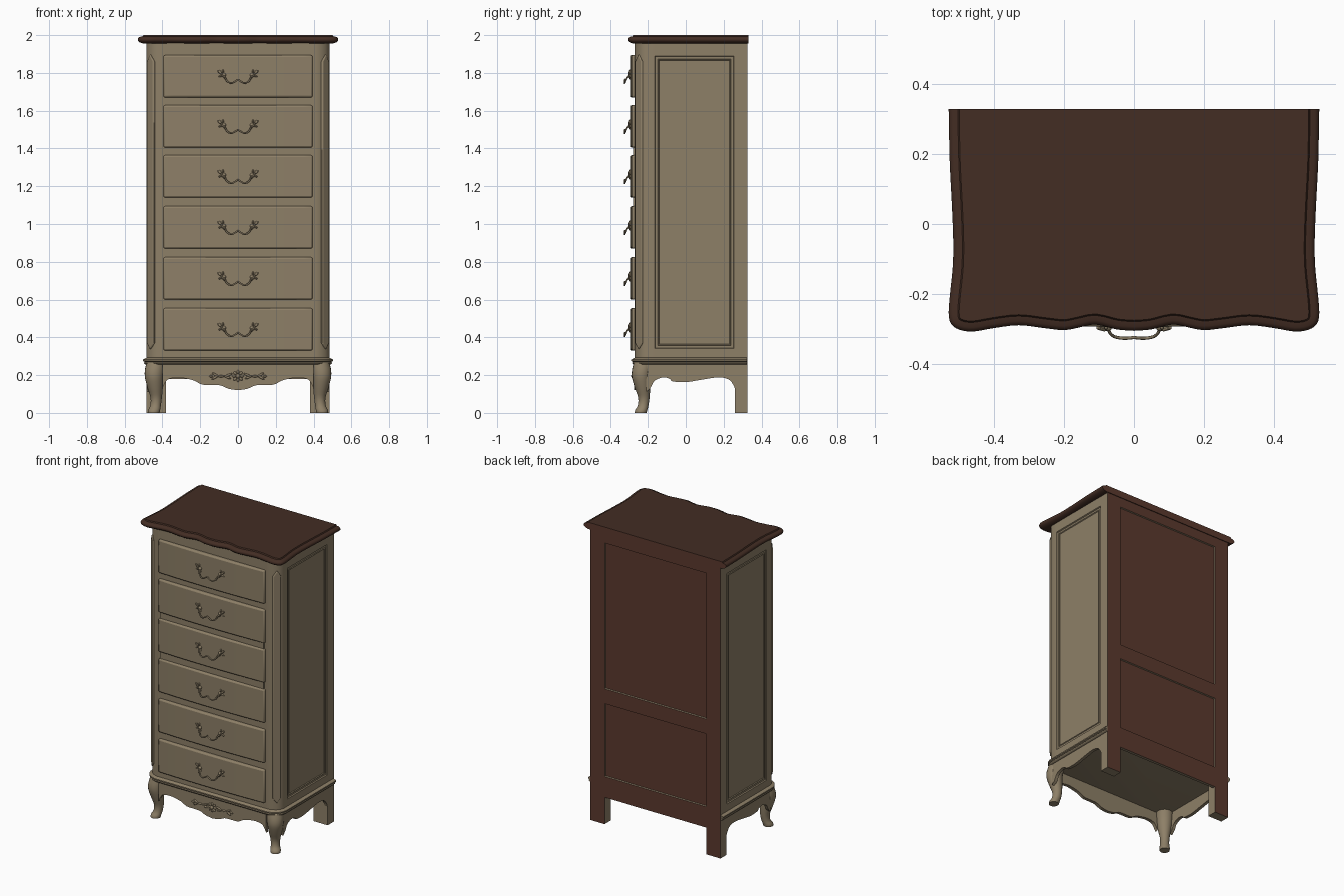
import bpy, bmesh, math
from mathutils import Matrix, Vector

cube = bpy.data.objects.get("Cube")
if cube:
    bpy.data.objects.remove(cube)


def material(name, rgb):
    mat = bpy.data.materials.new(name)
    mat.use_nodes = True
    colour = (*rgb, 1)
    mat.diffuse_color = colour
    for node in mat.node_tree.nodes:
        if node.type == 'BSDF_PRINCIPLED':
            node.inputs["Base Color"].default_value = colour
            node.inputs["Roughness"].default_value = 0.7
    return mat


PAINT = material("putty paint", (.27, .215, .137))
DARK = material("dark walnut", (.056, .026, .017))
BACK = material("red brown backing", (.105, .041, .027))


def finish(name, bm, mats, bevel=0, angle=35):
    """Turn a bmesh into an object; faces looking backwards take the second material."""
    bmesh.ops.recalc_face_normals(bm, faces=bm.faces)
    bm.normal_update()
    if len(mats) > 1:
        for face in bm.faces:
            face.material_index = int(face.normal.y > .9)
    mesh = bpy.data.meshes.new(name)
    bm.to_mesh(mesh)
    bm.free()
    for mat in mats:
        mesh.materials.append(mat)
    obj = bpy.data.objects.new(name, mesh)
    bpy.context.collection.objects.link(obj)
    smooth(obj, angle)
    if bevel:
        mod = obj.modifiers.new("Rounded edges", 'BEVEL')
        mod.width, mod.segments, mod.limit_method = bevel, 2, 'ANGLE'
        mod.angle_limit = math.radians(40)
    return obj


def smooth(obj, angle):
    bpy.ops.object.select_all(action='DESELECT')
    obj.select_set(True)
    bpy.context.view_layer.objects.active = obj
    bpy.ops.object.shade_smooth_by_angle(angle=math.radians(angle))


def loft(rings):
    """Skin a stack of equal-length rings and cap both ends."""
    bm = bmesh.new()
    rows = [[bm.verts.new(p) for p in ring] for ring in rings]
    for low, high in zip(rows, rows[1:]):
        for i in range(len(low)):
            j = (i + 1) % len(low)
            bm.faces.new((low[i], low[j], high[j], high[i]))
    bm.faces.new(rows[0][::-1])
    bm.faces.new(rows[-1])
    bmesh.ops.recalc_face_normals(bm, faces=bm.faces)
    return bm


def box(name, lo, hi, mats, bevel=0):
    (x, y, z), (X, Y, Z) = lo, hi
    plan = [(x, y), (X, y), (X, Y), (x, Y)]
    return finish(name, loft([[(*p, h) for p in plan] for h in (z, Z)]), mats, bevel)


def curve_through(points, steps=4):
    """Catmull-Rom samples through the points."""
    pts = [Vector(p) for p in points]
    pts = [2 * pts[0] - pts[1]] + pts + [2 * pts[-1] - pts[-2]]
    out = []
    for a, b, c, d in zip(pts, pts[1:], pts[2:], pts[3:]):
        for k in range(steps):
            t = k / steps
            out.append((2 * b + (c - a) * t + (2 * a - 5 * b + 4 * c - d) * t ** 2
                        + (3 * b - a - 3 * c + d) * t ** 3) / 2)
    return [tuple(p) for p in out + [pts[-2]]]


def mirrored(half):
    return half + [(-p[0], *p[1:]) for p in reversed(half) if p[0] > 1e-5]


def offset(plan, dist, back):
    """Grow a plan outline sideways and forwards while its back stays flat."""
    out = []
    for i, p in enumerate(plan):
        p, a, b = Vector(p), Vector(plan[i - 1]), Vector(plan[(i + 1) % len(plan)])
        n1, n2 = [Vector((e.y, -e.x)).normalized() for e in (p - a, b - p)]
        q = p + (n1 + n2) * dist / (1 + n1.dot(n2))
        out.append((q.x, back if p.y > .3 else q.y))
    return out


def moulding(name, plan, steps, back, mats):
    rings = [[(*p, z) for p in offset(plan, d, back)] for d, z in steps]
    return finish(name, loft(rings), mats, angle=50)


def ellipsoid(bm, centre, size, turn=0):
    m = Matrix.Translation(centre) @ Matrix.Rotation(turn, 4, 'Y') @ Matrix.Diagonal((*size, 1))
    bmesh.ops.create_uvsphere(bm, u_segments=12, v_segments=8, radius=1, matrix=m)


# Carcass with recessed side panels and two recessed back panels
body_plan = mirrored([(.4, -.27), (.415, -.27), (.44, -.262), (.462, -.248), (.478, -.228),
                      (.485, -.205), (.485, -.165), (.485, .255), (.485, .325), (.38, .325)])
levels = (.262, .32, .34, .81, .91, 1.89, 1.96)
bm = loft([[(*p, z) for p in body_plan] for z in levels])


def panel(test, steps):
    bm.normal_update()
    faces = [f for f in bm.faces if test(f.calc_center_median(), f.normal)]
    for thickness, depth in steps:
        bmesh.ops.inset_region(bm, faces=faces, thickness=thickness, depth=depth,
                               use_even_offset=True)


for side in (-1, 1):
    panel(lambda c, n: n.x * side > .9 and -.16 < c.y < .25 and .34 < c.z < 1.89,
          [(.004, -.007), (.012, 0), (.004, .004), (.004, -.005)])
for low, high in ((.32, .81), (.91, 1.89)):
    panel(lambda c, n: n.y > .9 and abs(c.x) < .1 and low < c.z < high, [(.003, -.008)])
finish("carcass", bm, [PAINT, BACK], angle=30)

# Waist moulding and shaped top
moulding("waist_moulding", body_plan,
         [(0, .255), (.01, .258), (.014, .265), (.008, .27), (.018, .274), (.018, .282), (0, .292)],
         .323, [PAINT])
top_plan = mirrored(curve_through([
    (0, -.306), (.05, -.302), (.11, -.288), (.155, -.296), (.2, -.304), (.26, -.298),
    (.33, -.29), (.4, -.298), (.46, -.308), (.5, -.303), (.524, -.286), (.531, -.255),
    (.527, -.2), (.519, -.12), (.518, -.04), (.522, .06), (.528, .18), (.531, .33)], 3))
moulding("shaped_top", top_plan,
         [(-.03, 1.955), (-.012, 1.961), (-.002, 1.969), (0, 1.977), (-.003, 1.986),
          (-.012, 1.991), (-.026, 1.993), (-.03, 2)], .33, [DARK, BACK])

# Raised strips on the rounded front corners
half = [(0, .335), (.026, .37), (.026, 1.86), (0, 1.9)]
outline = half + [(-t, z) for t, z in half[2:0:-1]]
for side, word in ((-1, "right"), (1, "left")):
    rings = []
    for out in (-.015, .012):
        r = math.sqrt(.5)
        rings.append([(side * (.458 + (out + t) * r), -.243 + (t - out) * r, z)
                      for t, z in outline])
    finish(word + "_corner_strip", loft(rings), [PAINT], .006)

# Drawer fronts, gently bowed
drawer_x = .395


def bow(x):
    return -.286 - .009 * (1 - (x / drawer_x) ** 2)


drawer_plan = [(x, bow(x)) for x in (drawer_x * i / 8 for i in range(-8, 9))]
drawer_plan += [(drawer_x, -.262), (-drawer_x, -.262)]
bottoms = (.33, .6, .87, 1.14, 1.405, 1.67)
for i, z in enumerate(bottoms):
    rings = [[(*p, h) for p in drawer_plan] for h in (z, z + .224)]
    finish(f"drawer_front_{i + 1}", loft(rings), [PAINT], .009)
for i in (2, 3):
    box(f"drawer_rail_{i}", (-.385, -.277, bottoms[i] + .224), (.385, -.262, bottoms[i + 1]), [PAINT])

# Drop handle: a wavy bail between leafy scrolls
handle_curve = bpy.data.curves.new("handle", 'CURVE')
handle_curve.dimensions = '3D'
handle_curve.bevel_depth, handle_curve.bevel_resolution = .0045, 2
handle_curve.use_fill_caps = True


def add_path(points):
    spline = handle_curve.splines.new('POLY')
    spline.points.add(len(points) - 1)
    for point, co in zip(spline.points, points):
        point.co = (*co, 1)


bail = [(0, -.325, -.012), (.015, -.327, -.022), (.036, -.327, -.031), (.058, -.322, -.02),
        (.07, -.31, .002), (.074, -.292, .012)]
scroll = [(.066, -.296, -.008), (.08, -.302, .006), (.088, -.303, .02), (.1, -.298, .036)]
half = curve_through(bail)
add_path([(-x, y, z) for x, y, z in half[:0:-1]] + half)
for side in (-1, 1):
    add_path([(side * x, y, z) for x, y, z in curve_through(scroll)])
curve_obj = bpy.data.objects.new("handle_bail", handle_curve)
bpy.context.collection.objects.link(curve_obj)
bpy.context.view_layer.update()
bail_mesh = bpy.data.meshes.new_from_object(
    curve_obj.evaluated_get(bpy.context.evaluated_depsgraph_get()))
bpy.data.objects.remove(curve_obj)
bm = bmesh.new()
bm.from_mesh(bail_mesh)
for side in (-1, 1):
    ellipsoid(bm, (side * .074, -.295, .012), (.011, .012, .011))
    ellipsoid(bm, (side * .096, -.297, .026), (.015, .008, .006), side * -.7)
    ellipsoid(bm, (side * .093, -.294, .006), (.012, .007, .005), side * .3)
    ellipsoid(bm, (side * .08, -.296, .032), (.005, .007, .01))
handle = finish("handle_1", bm, [PAINT], angle=60)
handle.location.z = bottoms[0] + .107
for i, z in enumerate(bottoms[1:]):
    copy = handle.copy()
    copy.name = f"handle_{i + 2}"
    copy.location.z = z + .107
    bpy.context.collection.objects.link(copy)

# Scalloped aprons between the legs
edge = mirrored(curve_through([(0, .12), (.05, .128), (.09, .145), (.13, .148), (.19, .15),
                               (.235, .172), (.31, .187), (.365, .18), (.385, .16), (.4, .13)]))
# open the mirrored edge at its outer ends, then close it along the top
edge = sorted(edge) + [(.4, .268), (-.4, .268)]
finish("front_apron", loft([[(x, y, z) for x, z in edge] for y in (-.272, -.25)]), [PAINT])
edge = curve_through([(-.21, .11), (-.185, .135), (-.165, .17), (-.12, .188), (-.085, .18),
                      (-.07, .167), (0, .163), (.08, .175), (.17, .188), (.225, .178),
                      (.25, .15), (.262, .12)])
edge += [(.262, .268), (-.21, .268)]
for side, word in ((-1, "right"), (1, "left")):
    finish(word + "_apron", loft([[(side * x, y, z) for y, z in edge] for x in (.462, .483)]), [PAINT])
box("back_apron", (-.38, .305, .18), (.38, .325, .262), [PAINT, BACK])

# Carved flower and leaves on the front apron
bm = bmesh.new()
ellipsoid(bm, (0, -.277, .195), (.012, .012, .012))
for k in range(8):
    a = k * math.tau / 8
    ellipsoid(bm, (.021 * math.cos(a), -.274, .195 + .021 * math.sin(a)), (.011, .008, .007), -a)
for side in (-1, 1):
    for x, z, size, turn in ((.05, .2, .022, .4), (.055, .188, .02, -.4), (.09, .194, .02, 0),
                             (.12, .202, .02, -.5), (.122, .187, .02, .5), (.143, .194, .01, 0)):
        ellipsoid(bm, (side * x, -.273, z), (size, .007, .006), side * turn)
finish("apron_carving", bm, [PAINT], angle=60)

# Curved front legs and square back legs
leg = curve_through([(.434, -.224, .264, .051), (.441, -.232, .225, .052), (.443, -.235, .185, .049),
                     (.438, -.228, .13, .04), (.433, -.221, .08, .03), (.436, -.225, .04, .028),
                     (.444, -.235, .015, .032), (.446, -.238, 0, .031)], 3)
for side, word in ((-1, "right"), (1, "left")):
    rings = [[(side * x + r * math.cos(a), y + r * math.sin(a), max(z, 0))
              for a in (k * math.tau / 20 for k in range(20))] for x, y, z, r in leg]
    finish(word + "_front_leg", loft(rings), [PAINT], angle=50)
    xs = sorted((side * .38, side * .485))
    box(word + "_back_leg", (xs[0], .26, 0), (xs[1], .325, .262), [PAINT, BACK])
